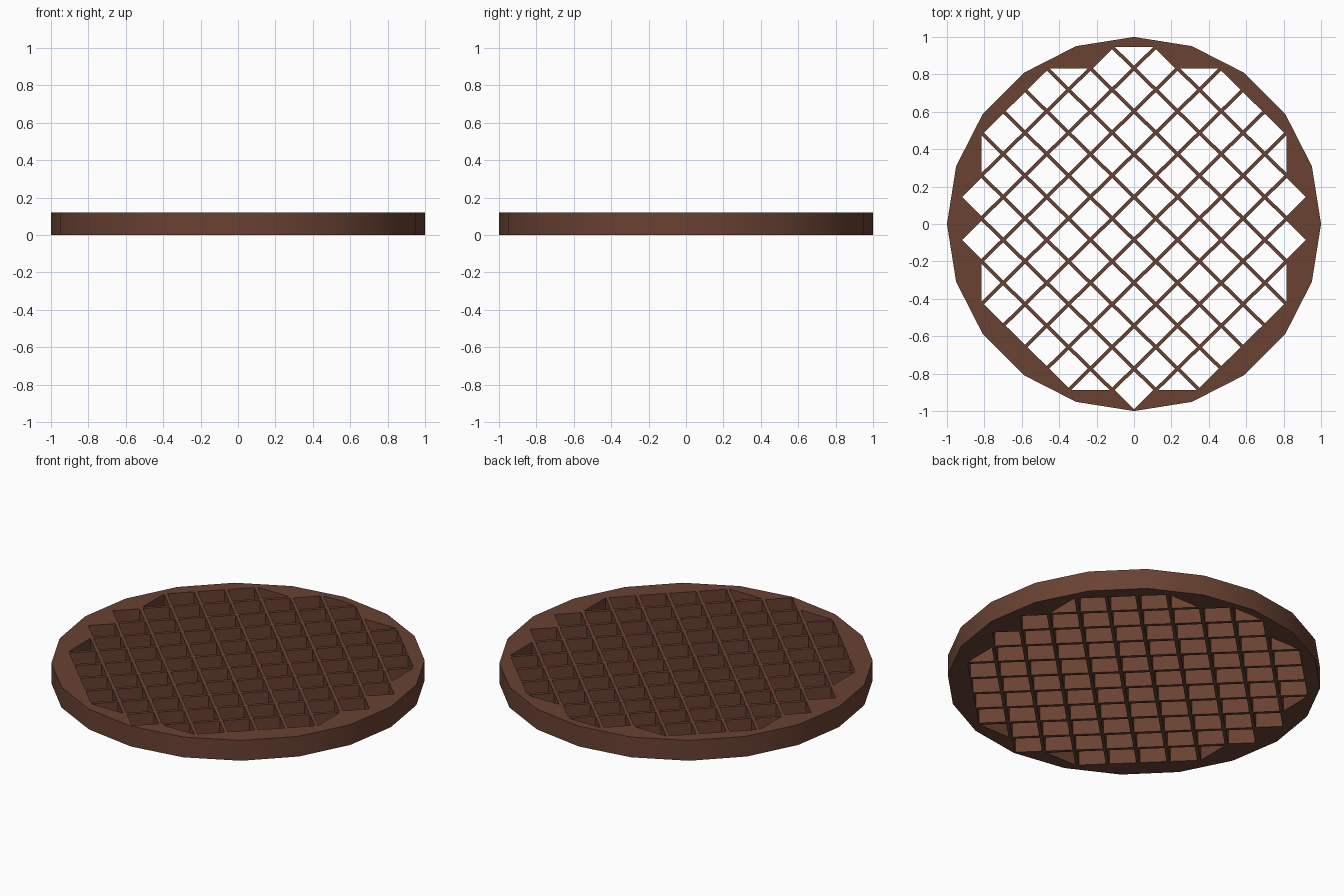
import bpy, bmesh, math

if "Cube" in bpy.data.objects:
    bpy.data.objects.remove(bpy.data.objects["Cube"])

THICK = 0.12
PX, PY, Y0 = 0.1166, 0.1147, -0.888   # half pitch of the diagonal lattice, lowest row
HX, HY = 0.103, 0.1015                # half diagonals of one hole

curve = bpy.data.curves.new("grate_profile", 'CURVE')
curve.dimensions = '2D'
curve.fill_mode = 'BOTH'
curve.extrude = THICK / 2


def loop(points):
    s = curve.splines.new('POLY')
    s.points.add(len(points) - 1)
    for p, (x, y) in zip(s.points, points):
        p.co = (x, y, 0, 1)
    s.use_cyclic_u = True


# Outer rim, 20 sides
loop([(math.cos(math.radians(18 * k)), math.sin(math.radians(18 * k))) for k in range(20)])

# Diamond holes: largest column per row, rows counted upward
limit = [2, 3, 4, 5, 6, 7, 6, 7, 6, 7, 6, 7, 6, 5, 4, 3, 0]
for j, m in enumerate(limit):
    for i in range(-m, m + 1, 2):
        c = (i * PX, Y0 + j * PY)
        corners = {'r': (HX, 0), 't': (0, HY), 'l': (-HX, 0), 'b': (0, -HY)}
        # Holes against the rim are cut to half diamonds
        if j == 0 and i != 0:
            del corners['b']
        elif j == 16 or (j == 15 and abs(i) == 3):
            del corners['t']
        elif j in (5, 11) and abs(i) == 7:
            del corners['r' if i > 0 else 'l']
        loop([(c[0] + dx, c[1] + dy) for dx, dy in corners.values()])

# Turn the filled profile into a solid mesh
tmp = bpy.data.objects.new("profile_helper", curve)
bpy.context.collection.objects.link(tmp)
bpy.context.view_layer.update()
dg = bpy.context.evaluated_depsgraph_get()
mesh = bpy.data.meshes.new_from_object(tmp.evaluated_get(dg))
bpy.data.objects.remove(tmp)

bm = bmesh.new()
bm.from_mesh(mesh)
bmesh.ops.remove_doubles(bm, verts=bm.verts, dist=1e-4)
bmesh.ops.translate(bm, verts=bm.verts, vec=(0, 0, THICK / 2))
bmesh.ops.recalc_face_normals(bm, faces=bm.faces)
bm.to_mesh(mesh)
bm.free()

mat = bpy.data.materials.new("rust_brown")
mat.diffuse_color = (0.14, 0.054, 0.032, 1)
mat.use_nodes = True
mat.node_tree.nodes["Principled BSDF"].inputs["Base Color"].default_value = mat.diffuse_color
mesh.materials.clear()
mesh.materials.append(mat)
for p in mesh.polygons:
    p.material_index = 0

grate = bpy.data.objects.new("round_grate", mesh)
bpy.context.collection.objects.link(grate)
bpy.context.view_layer.objects.active = grate
grate.select_set(True)
bpy.ops.object.shade_smooth_by_angle(angle=math.radians(30))
